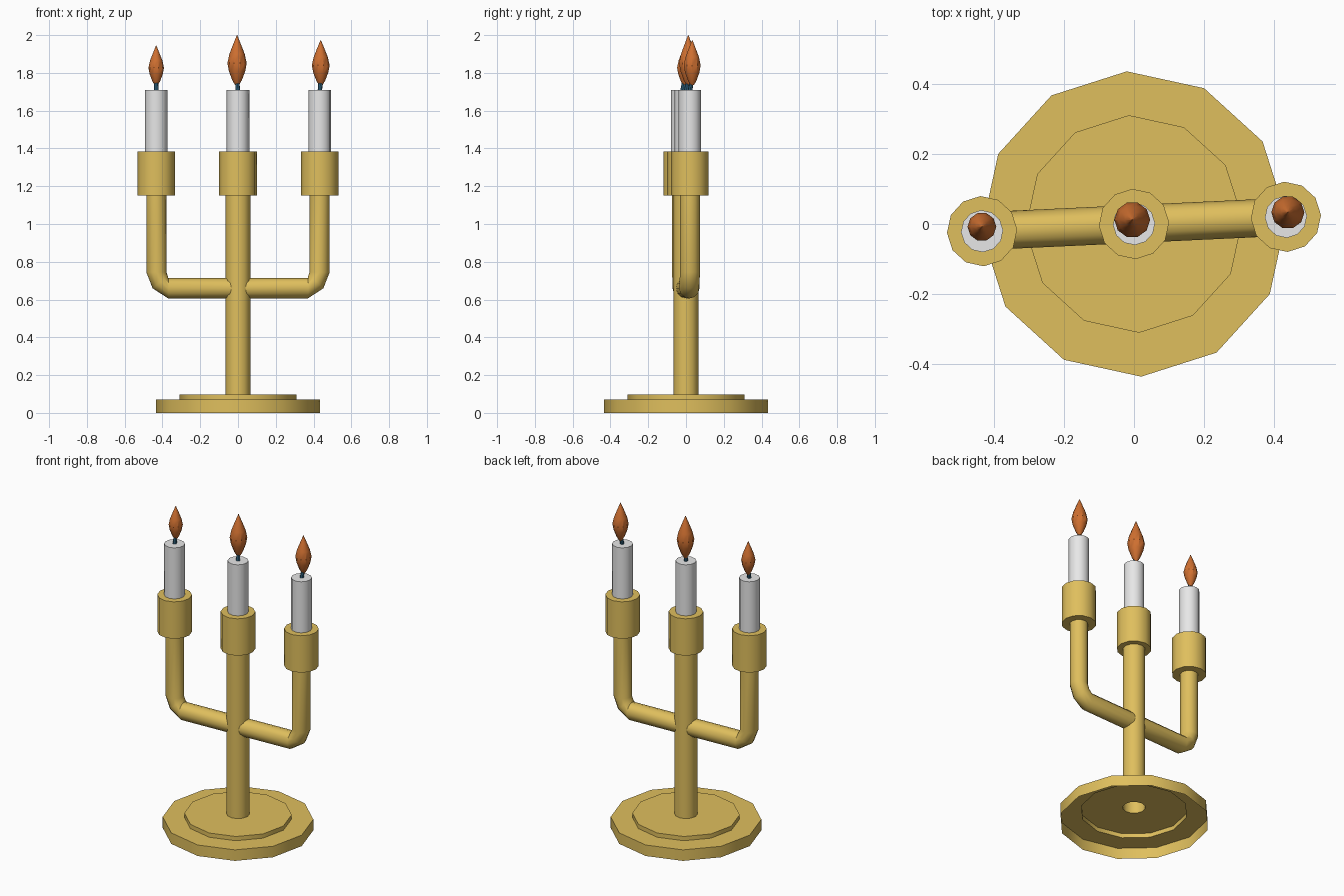
import bpy, bmesh, math
from math import sin, cos, radians, pi

if "Cube" in bpy.data.objects:
    bpy.data.objects.remove(bpy.data.objects["Cube"])

TURN = radians(2.7)          # whole candelabra is turned slightly about z


def mat(name, rgb):
    m = bpy.data.materials.new(name)
    m.diffuse_color = (*rgb, 1)
    m.use_nodes = True
    m.node_tree.nodes["Principled BSDF"].inputs["Base Color"].default_value = m.diffuse_color
    return m


GOLD = mat("gold", (0.74, 0.52, 0.11))
WAX = mat("white_wax", (0.8, 0.8, 0.8))
WICK = mat("blue_wick", (0.03, 0.13, 0.22))
FLAME = mat("orange_flame", (0.62, 0.16, 0.03))


def loft(name, rings, material, sides=12, turn=TURN, cap_start=False, cap_end=False):
    """Skin rings of (x, y, z, radius, tilt); tilt 90 = tube runs up, 0 = along +x."""
    bm = bmesh.new()
    loops = []
    for x, y, z, r, tilt in rings:
        t = radians(tilt)
        loops.append([bm.verts.new((x + r * cos(a) * sin(t), y + r * sin(a), z - r * cos(a) * cos(t)))
                      for a in (2 * pi * i / sides for i in range(sides))])
    for lo, hi in zip(loops, loops[1:]):
        for i in range(sides):
            j = (i + 1) % sides
            bm.faces.new((lo[i], lo[j], hi[j], hi[i]))
    if cap_start:
        bm.faces.new(loops[0][::-1])
    if cap_end:
        bm.faces.new(loops[-1])
    for f in bm.faces:
        f.smooth = True
    me = bpy.data.meshes.new(name)
    bm.to_mesh(me)
    bm.free()
    me.set_sharp_from_angle(angle=radians(35))
    me.materials.append(material)
    ob = bpy.data.objects.new(name, me)
    ob.rotation_euler.z = turn
    bpy.context.collection.objects.link(ob)
    return ob


def up(profile, x=0.0):
    return [(x, 0, z, r, 90) for r, z in profile]


CUP = [(0.1, 1.15), (0.1, 1.385), (0.06, 1.385)]
CANDLE = [(0.06, 1.385), (0.06, 1.71)]
ARM = 0.433

# stepped base, stem and middle cup: one hollow shell, open underneath
loft("base_and_stem", up([(0.435, 0), (0.435, 0.07), (0.31, 0.07), (0.31, 0.097),
                          (0.066, 0.097), (0.066, 1.15)] + CUP), GOLD)
loft("middle_candle", up(CANDLE), WAX, cap_end=True)

# side arms with elbow and cup, candle on each
elbow = [(0.02, 0, 0.66, 0.054, 0), (0.37, 0, 0.66, 0.054, 0), (0.413, 0, 0.695, 0.053, 48),
         (ARM, 0, 0.745, 0.053, 90), (ARM, 0, 1.15, 0.053, 90)]
for side, turn in (("right", TURN), ("left", TURN + pi)):
    loft(side + "_arm", elbow + up(CUP, ARM), GOLD, turn=turn)
    loft(side + "_candle", up(CANDLE, ARM), WAX, turn=turn, cap_end=True)

# wicks and flames: candle centre, flame centre, widest radius, tip height
for side, cx, cy, fx, fy, r, top in (
        ("middle", 0, 0, -0.005, 0.012, 0.051, 2.0),
        ("right", ARM, 0.02, 0.438, 0.033, 0.047, 1.974),
        ("left", -ARM, -0.02, -0.433, -0.008, 0.041, 1.945)):
    loft(side + "_wick", [(cx, cy, 1.7, 0.012, 90), (fx, fy, 1.765, 0.011, 90)],
         WICK, sides=8, turn=0, cap_end=True)
    z0 = 1.735
    shape = [(0.2, 0.0), (0.5, 0.1), (0.85, 0.28), (1.0, 0.44), (0.8, 0.62), (0.42, 0.81), (0.02, 1.0)]
    loft(side + "_flame", [(fx, fy, z0 + h * (top - z0), r * k, 90) for k, h in shape],
         FLAME, sides=10, turn=0, cap_start=True, cap_end=True)
